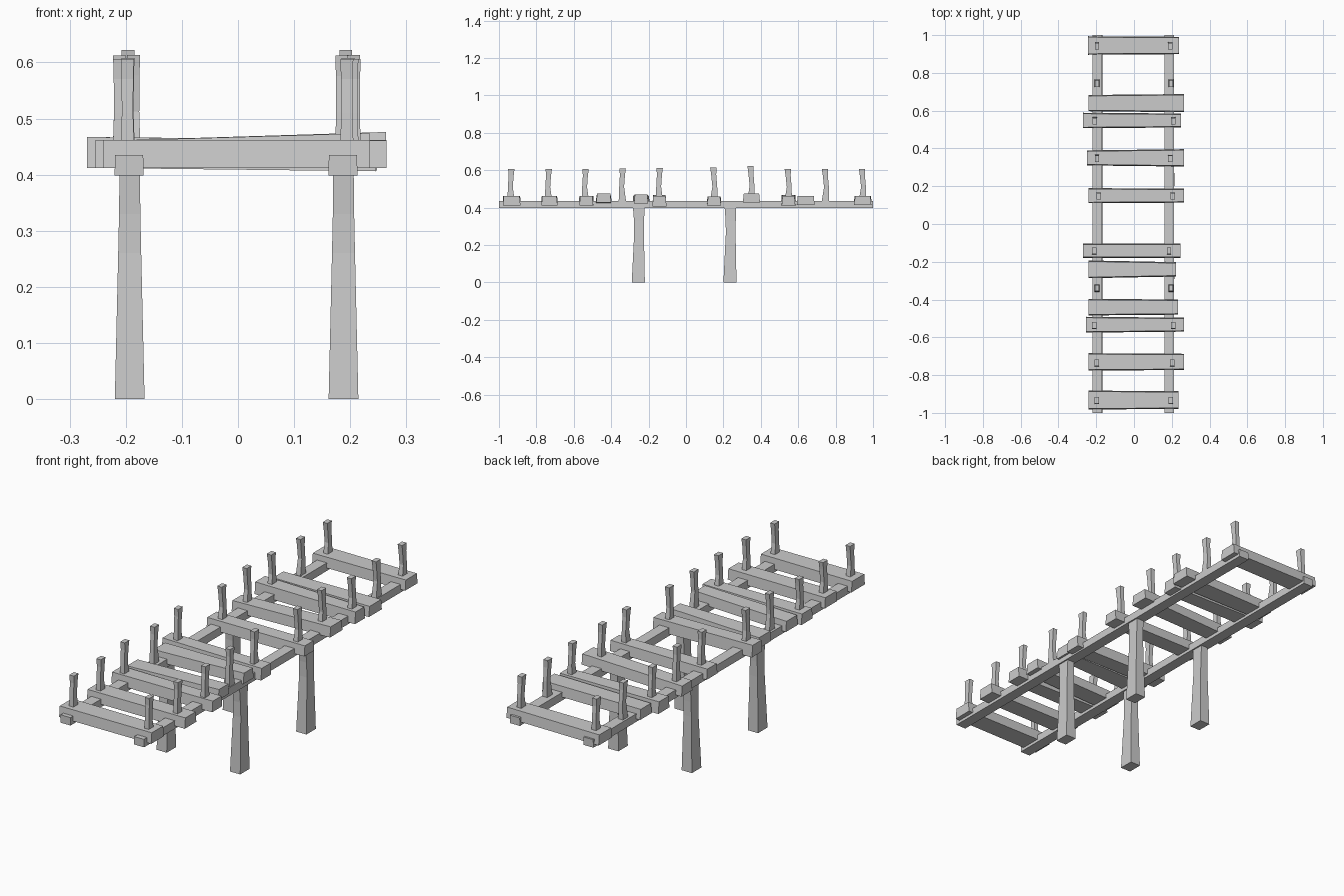
import bpy, bmesh

if "Cube" in bpy.data.objects:
    bpy.data.objects.remove(bpy.data.objects["Cube"])


def loft(name, rings):
    """Closed solid through a list of four-point rings."""
    bm = bmesh.new()
    rows = [[bm.verts.new(p) for p in ring] for ring in rings]
    for a, b in zip(rows, rows[1:]):
        for i in range(4):
            j = (i + 1) % 4
            bm.faces.new((a[i], a[j], b[j], b[i]))
    bm.faces.new(rows[0][::-1])
    bm.faces.new(rows[-1])
    bmesh.ops.recalc_face_normals(bm, faces=bm.faces[:])
    mesh = bpy.data.meshes.new(name)
    bm.to_mesh(mesh)
    bm.free()
    ob = bpy.data.objects.new(name, mesh)
    bpy.context.collection.objects.link(ob)
    return ob


def column(name, sections):
    """Upright timber; each section is (x, y, z, width x, width y)."""
    return loft(name, [[(x + sx * wx / 2, y + sy * wy / 2, z)
                        for sx, sy in ((-1, -1), (1, -1), (1, 1), (-1, 1))]
                       for x, y, z, wx, wy in sections])


def beam_x(name, y, x0, x1, w0, w1, bottom, top0, top1, splay):
    """Cross plank with ends of differing width and sloping side faces."""
    rings = []
    for x, w, top, b in ((x0, w0, top0, bottom), (x1, w1, top1, bottom + top1 - top0)):
        h = w / 2
        rings.append([(x, y - h - splay, b), (x, y + h + splay, b),
                      (x, y + h, top), (x, y - h, top)])
    return loft(name, rings)


# long side rails
for x, side in ((-0.194, "left"), (0.187, "right")):
    loft(side + "_rail", [[(x - .026, y, .398), (x + .026, y, .398),
                           (x + .025, y, .435), (x - .025, y, .435)] for y in (-1, 1)])

# deck planks: y, x0, x1, left width, right width, left top, right top
planks = [
    (0.945, -.243, .237, .088, .082, .460, .461),
    (0.640, -.240, .264, .076, .086, .460, .462),
    (0.548, -.269, .248, .072, .064, .467, .462),
    (0.350, -.250, .264, .070, .082, .460, .476),
    (0.150, -.240, .264, .070, .064, .460, .460),
    (-0.142, -.269, .245, .066, .066, .467, .461),
    (-0.240, -.240, .222, .084, .066, .461, .470),
    (-0.440, -.240, .234, .078, .070, .460, .474),
    (-0.533, -.254, .265, .074, .064, .462, .462),
    (-0.730, -.240, .265, .082, .076, .461, .461),
    (-0.932, -.240, .235, .090, .084, .462, .462),
]
for i, (y, x0, x1, w0, w1, t0, t1) in enumerate(planks):
    beam_x(f"deck_plank_{i + 1}", y, x0, x1, w0, w1, .412, t0, t1, .005)

# railing pegs: y, left x, right x, top height
pegs = [
    (0.943, -.196, .192, .606), (0.745, -.196, .196, .606),
    (0.546, -.208, .207, .606), (0.347, -.196, .192, .622),
    (0.148, -.186, .206, .613), (-0.142, -.211, .185, .612),
    (-0.340, -.196, .196, .608), (-0.538, -.211, .207, .606),
    (-0.735, -.197, .203, .606), (-0.935, -.197, .194, .606),
]
for i, (y, xl, xr, top) in enumerate(pegs):
    for x, side in ((xl, "left"), (xr, "right")):
        h = top - .43
        lean = .006 if y > 0 else -.004
        column(f"{side}_peg_{i + 1}", [
            (x, y, .43, .025, .040),
            (x, y + lean, .43 + h * .45, .020, .026),
            (x, y, .43 + h * .8, .021, .027),
            (x, y - lean * .3, top, .023, .034)])

# support legs
for y, end in ((-.255, "front"), (.235, "back")):
    for x, side in ((-.193, "left"), (.188, "right")):
        column(f"{end}_{side}_leg", [
            (x, y, 0, .053, .070),
            (x, y + .004, .26, .041, .052),
            (x, y + .004, .33, .038, .054),
            (x, y + .002, .42, .036, .064)])
